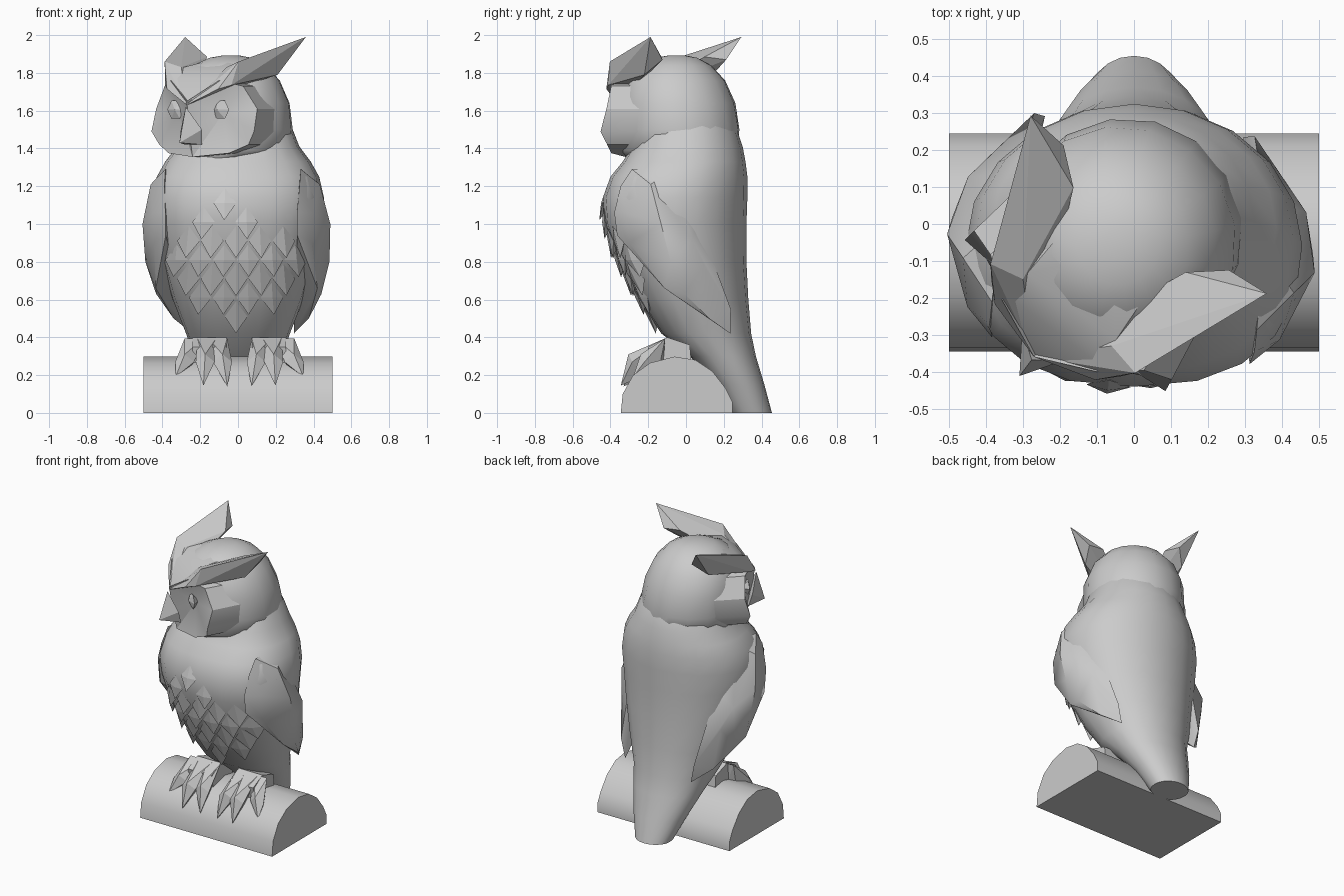
import bpy, bmesh, math
from mathutils import Matrix, Vector

cube = bpy.data.objects.get("Cube")
if cube:
    bpy.data.objects.remove(cube, do_unlink=True)

stone = bpy.data.materials.new("stone_grey")
stone.use_nodes = True
GREY = (0.6, 0.6, 0.6, 1)
stone.diffuse_color = GREY
stone.node_tree.nodes["Principled BSDF"].inputs["Base Color"].default_value = GREY

WINGS = Matrix.Rotation(math.radians(-6), 4, "Z")
HEAD = Matrix.Rotation(math.radians(-37), 4, "Z")
WORLD = Matrix.Identity(4)
FULLNESS = 2.4  # squareness of the chest in plan


def finish(name, bm, matrix=WORLD, angle=None):
    bmesh.ops.recalc_face_normals(bm, faces=bm.faces)
    bm.transform(matrix)
    mesh = bpy.data.meshes.new(name)
    bm.to_mesh(mesh)
    bm.free()
    mesh.materials.append(stone)
    ob = bpy.data.objects.new(name, mesh)
    bpy.context.collection.objects.link(ob)
    if angle:
        bpy.ops.object.select_all(action="DESELECT")
        ob.select_set(True)
        bpy.context.view_layer.objects.active = ob
        bpy.ops.object.shade_smooth_by_angle(angle=math.radians(angle))
    return ob


def add_hull(bm, points):
    verts = [bm.verts.new(p) for p in points]
    res = bmesh.ops.convex_hull(bm, input=verts)
    spare = {v for v in res["geom_interior"] + res["geom_unused"]
             if isinstance(v, bmesh.types.BMVert)}
    bmesh.ops.delete(bm, geom=list(spare), context="VERTS")


def hull(name, points, matrix=WORLD, angle=None):
    bm = bmesh.new()
    add_hull(bm, points)
    return finish(name, bm, matrix, angle)


def loft(name, rings, sides, matrix=WORLD, front_power=2.0):
    """Skin ovals given as (z, front y, back y, half width)."""
    bm = bmesh.new()
    loops = []
    for z, front, back, half in rings:
        mid, ry = (front + back) / 2, (back - front) / 2
        loop = []
        for i in range(sides):
            c, s = math.cos(math.tau * i / sides), math.sin(math.tau * i / sides)
            e = 2 / front_power if s < -.01 else 1
            loop.append(bm.verts.new((half * math.copysign(abs(c) ** e, c),
                                      mid + ry * math.copysign(abs(s) ** e, s), z)))
        loops.append(loop)
    for a, b in zip(loops, loops[1:]):
        for i in range(sides):
            j = (i + 1) % sides
            bm.faces.new((a[i], a[j], b[j], b[i]))
    bm.faces.new(loops[0])
    bm.faces.new(loops[-1])
    return finish(name, bm, matrix, 50)


def flip(points, side):
    return [(x * side, y, z) for x, y, z in points]


def both(points):
    return points + flip(points, -1)


# Half-round log
profile = [(-.345, 0), (-.335, .1), (-.28, .2), (-.19, .265), (-.06, .298),
           (.05, .28), (.14, .22), (.21, .13), (.245, .06), (.245, 0)]
hull("log", [(x, y, z) for x in (-.5, .5) for y, z in profile], angle=35)

# Tail, belly, chest and neck in one skin
torso = [(0, .24, .455, .12), (.15, .15, .415, .18), (.3, .02, .37, .235),
         (.42, -.13, .345, .275), (.6, -.25, .33, .345), (.8, -.36, .32, .405),
         (1, -.43, .32, .44), (1.14, -.44, .325, .455), (1.25, -.4, .325, .43),
         (1.33, -.335, .315, .385), (1.41, -.285, .3, .325), (1.5, -.25, .27, .29),
         (1.62, -.15, .19, .2)]
loft("body_and_tail", torso, 20, front_power=FULLNESS)

# Head, turned to its right
skull = [(1.345, -.34, .2, .24), (1.39, -.36, .27, .3), (1.5, -.36, .28, .315),
         (1.64, -.35, .25, .31), (1.76, -.33, .195, .265), (1.84, -.27, .12, .195),
         (1.88, -.18, .05, .11), (1.893, -.1, -.02, .04)]
loft("head", skull, 16, HEAD)

# Sloping forehead between the brows
hull("forehead", [(0, -.45, 1.64), (0, -.1, 1.89)]
     + both([(.17, -.36, 1.77), (.15, -.28, 1.83), (.14, -.1, 1.86), (.2, -.1, 1.78)]), HEAD, 35)

# Dished face with cheeks running back into the head
rim = [(0, -.45, 1.65), (.16, -.38, 1.76), (.26, -.3, 1.73), (.335, -.275, 1.61),
       (.34, -.31, 1.49), (.295, -.3, 1.42), (.2, -.345, 1.375), (0, -.4, 1.355)]
for side, word in ((1, "left"), (-1, "right")):
    bm = bmesh.new()
    edge = [bm.verts.new(p) for p in flip(rim, side)]
    rear = [bm.verts.new((x * .86 * side, y + .29, z)) for x, y, z in rim]
    eye = bm.verts.new((.15 * side, -.325, 1.59))
    bridge = bm.verts.new((0, -.43, 1.5))
    outline = edge + [bridge]
    for a, b in zip(outline, outline[1:] + edge[:1]):
        bm.faces.new((a, b, eye))
    for i in range(len(rim) - 1):
        bm.faces.new((edge[i], edge[i + 1], rear[i + 1], rear[i]))
    finish(word + "_face_disc", bm, HEAD, 30)

    # Eye
    eyeball = [(.15 + .055 * math.cos(t), -.35, 1.605 + .055 * math.sin(t))
               for t in [math.tau * i / 6 for i in range(6)]]
    hull(word + "_eye", flip(eyeball + [(.14, -.37, 1.605), (.15, -.3, 1.6)], side), HEAD)

    # Brow sweeping up into the ear tuft
    tuft = [(0, -.45, 1.63), (.17, -.4, 1.715), (.22, -.35, 1.735), (.245, -.32, 1.86),
            (.15, -.3, 1.83), (.19, -.02, 1.885), (.28, .055, 1.87), (.3, -.05, 1.79),
            (.4, .066, 1.99)]
    hull(word + "_brow_tuft", flip(tuft, side), HEAD)

    # Folded wing wrapping the side, ending in a point beside the tail
    wing = [(.36, -.25, 1.29), (.36, -.04, 1.29), (.36, -.31, 1.2), (.35, -.345, 1.06),
            (.35, -.33, .94), (.45, -.14, 1.21), (.425, -.27, 1.06), (.42, -.26, .9),
            (.5, -.08, 1), (.46, .08, .92), (.49, -.03, .8), (.43, -.07, .66),
            (.44, .04, .63), (.41, .14, .78), (.345, .1, 1.02), (.3, .27, .55),
            (.27, .265, .42), (.36, .16, .5)]
    hull(word + "_wing", flip(wing, side), WINGS, 35)

# Beak
hull("beak", [(0, -.46, 1.62), (0, -.515, 1.43)] + both([(.07, -.41, 1.5), (.055, -.39, 1.42)]),
     HEAD)


# Breast feathers, staggered over the front of the body
def breast(x, z):
    for low, high in zip(torso, torso[1:]):
        if low[0] <= z <= high[0]:
            f = (z - low[0]) / (high[0] - low[0])
            front, back, half = [a + (b - a) * f for a, b in zip(low[1:], high[1:])]
            bow = max(0, 1 - abs(x / half) ** FULLNESS) ** (1 / FULLNESS)
            return Vector((x, (front + back) / 2 - (back - front) / 2 * bow, z))


bm = bmesh.new()
for row, count in enumerate((1, 4, 5, 6, 5, 2, 1)):
    z = .42 + .1 * row
    for k in range(count):
        x = (k - (count - 1) / 2) * .125 - .01
        if row >= 5:
            x = x * 1.8 - .05
        out = Vector((x * 1.2, -.45, 0)).normalized()
        tip = breast(x, z) + out * .03
        top = breast(x, z + .17) + out * .002
        left = breast(x - .06, z + .09) + out * .004
        right = breast(x + .06, z + .09) + out * .004
        ridge = breast(x, z + .09) + out * .014
        inner = breast(x, z + .07) - out * .03
        add_hull(bm, [tip, top, left, right, ridge, inner])
finish("breast_feathers", bm)

# Feet: an ankle and three clawed toes gripping the log
for word, side, cx in (("right", -1, -.15), ("left", 1, .165)):
    bm = bmesh.new()
    add_hull(bm, [(cx + dx, y, z) for dx in (-.09, .09)
                  for y, z in ((-.1, .4), (-.2, .35), (-.18, .25), (.03, .25), (.02, .36))])
    for spread, reach, drop in ((.165, -.27, .19), (.03, -.335, .145), (-.085, -.32, .14)):
        ax, kx, tx = [cx + side * spread * f for f in (.5, .8, 1.1)]
        add_hull(bm, [(ax - .05, -.11, .395), (ax + .05, -.11, .395), (ax, -.12, .27),
                      (kx - .05, reach + .05, .27), (kx + .05, reach + .05, .27),
                      (kx, reach + .03, .31), (kx, reach + .12, .2),
                      (tx, reach - .01, drop)])
    finish(word + "_foot", bm)
